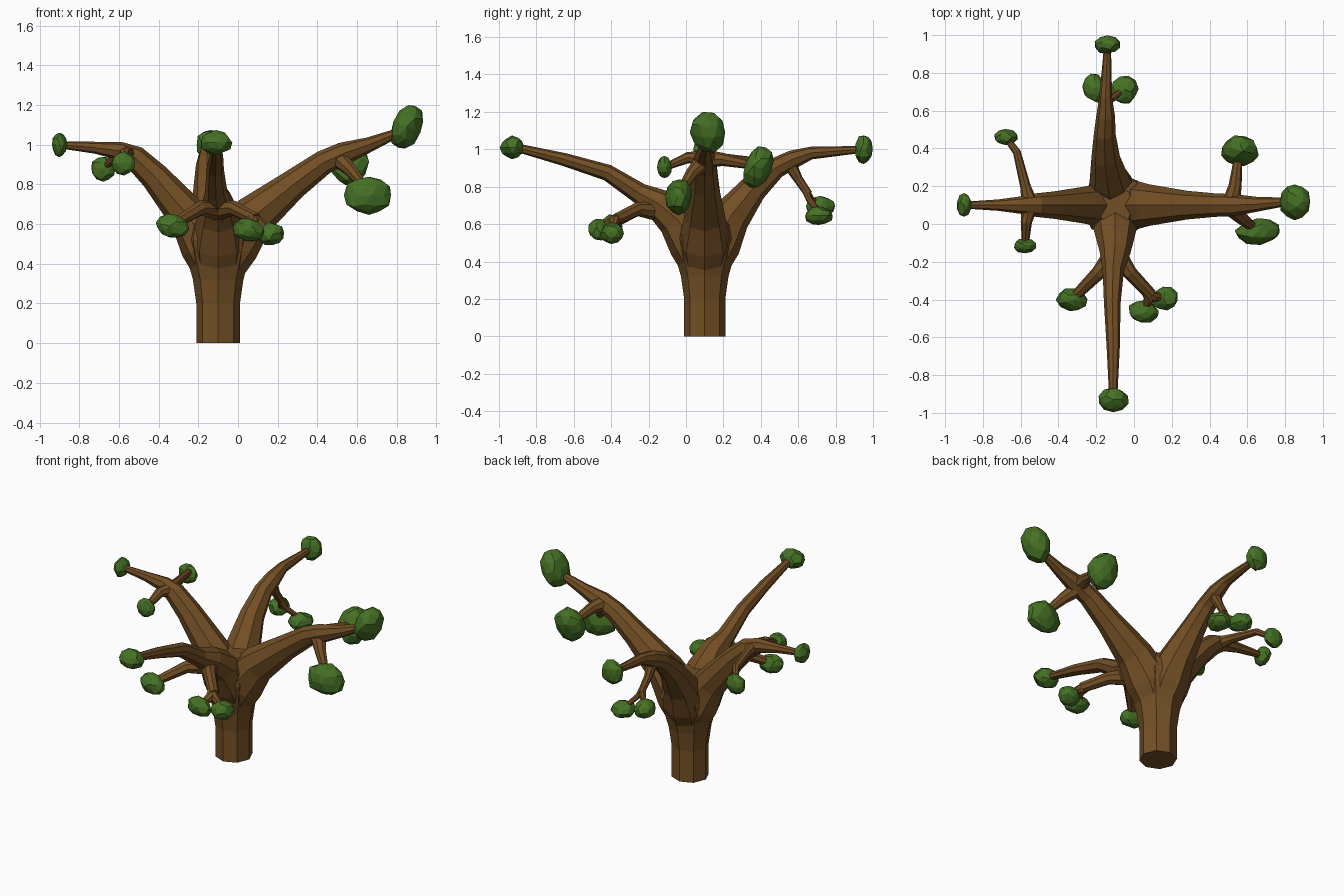
import bpy, bmesh, math, random
from mathutils import Vector, Euler

if "Cube" in bpy.data.objects:
    bpy.data.objects.remove(bpy.data.objects["Cube"])

random.seed(4)


def material(name, rgb):
    m = bpy.data.materials.new(name)
    m.diffuse_color = (*rgb, 1)
    m.use_nodes = True
    m.node_tree.nodes["Principled BSDF"].inputs["Base Color"].default_value = m.diffuse_color
    return m


BARK = material("bark_brown", (0.17, 0.078, 0.018))
LEAF = material("leaf_green", (0.06, 0.165, 0.018))


def finish(bm, name, mat):
    bmesh.ops.recalc_face_normals(bm, faces=bm.faces)
    me = bpy.data.meshes.new(name)
    bm.to_mesh(me)
    bm.free()
    me.materials.append(mat)
    ob = bpy.data.objects.new(name, me)
    bpy.context.collection.objects.link(ob)
    return ob


def tube(name, path, sides=8):
    """Sweep a tapering polygon along points given as (x, y, z, radius)."""
    bm = bmesh.new()
    pts = [Vector(p[:3]) for p in path]
    rings, normal, last = [], None, None
    for i, p in enumerate(pts):
        t = (pts[min(i + 1, len(pts) - 1)] - pts[max(i - 1, 0)]).normalized()
        if normal is None:
            ref = Vector((1, 0, 0)) if abs(t.x) < 0.7 else Vector((0, 1, 0))
            normal = ref - t * ref.dot(t)
        else:
            normal = last.rotation_difference(t) @ normal
        normal = (normal - t * normal.dot(t)).normalized()
        last = t
        side = t.cross(normal)
        rings.append([bm.verts.new(p + path[i][3] * (
            normal * math.cos(2 * math.pi * k / sides) + side * math.sin(2 * math.pi * k / sides)))
            for k in range(sides)])
    for a, b in zip(rings, rings[1:]):
        for k in range(sides):
            j = (k + 1) % sides
            bm.faces.new((a[k], a[j], b[j], b[k]))
    bm.faces.new(rings[0])
    bm.faces.new(rings[-1])
    return finish(bm, name, BARK)


def clump(name, centre, size, rot=(0, 0, 0)):
    """Faceted, slightly irregular leaf clump."""
    bm = bmesh.new()
    bmesh.ops.create_icosphere(bm, subdivisions=2, radius=0.5)
    e = Euler([math.radians(a) for a in rot])
    for v in bm.verts:
        c = v.co * random.uniform(0.93, 1.07)
        c = Vector((c.x * size[0], c.y * size[1], c.z * size[2]))
        c.rotate(e)
        v.co = c + Vector(centre)
    # keep the outer hull and merge nearly flat facets
    hull = bmesh.ops.convex_hull(bm, input=bm.verts)
    inside = [g for g in hull["geom_interior"] if isinstance(g, bmesh.types.BMVert)]
    bmesh.ops.delete(bm, geom=inside, context='VERTS')
    bmesh.ops.dissolve_limit(bm, angle_limit=math.radians(12), verts=bm.verts, edges=bm.edges)
    return finish(bm, name, LEAF)


# trunk
tube("trunk", [(-.1, .1, 0, .11), (-.1, .1, .2, .11), (-.1, .1, .32, .127), (-.1, .1, .42, .155),
               (-.1, .1, .52, .178), (-.1, .1, .6, .165), (-.1, .1, .67, .1)])

# four main limbs
tube("right_limb", [(-.1, .1, .35, .11), (-.03, .1, .5, .14), (.08, .1, .64, .11), (.28, .1, .80, .076),
                    (.43, .1, .91, .062), (.53, .1, .955, .058), (.66, .105, 1.0, .038), (.83, .12, 1.07, .02)])
tube("left_limb", [(-.1, .1, .35, .11), (-.16, .1, .5, .135), (-.25, .1, .64, .1), (-.42, .1, .84, .073),
                   (-.52, .1, .935, .062), (-.6, .1, .97, .046), (-.72, .1, .985, .03), (-.9, .1, 1.0, .018)])
tube("back_limb", [(-.1, .1, .35, .11), (-.11, .16, .5, .135), (-.13, .24, .64, .105), (-.15, .36, .79, .075),
                   (-.155, .48, .9, .057), (-.15, .57, .945, .05), (-.15, .67, .98, .034), (-.14, .95, 1.0, .018)])
tube("front_limb", [(-.1, .1, .35, .11), (-.1, .04, .5, .135), (-.1, -.05, .63, .108), (-.1, -.15, .71, .082),
                    (-.11, -.25, .765, .056), (-.115, -.42, .875, .044), (-.11, -.65, .945, .035),
                    (-.11, -.93, 1.015, .021)])

# side twigs
tube("right_back_twig", [(.51, .1, .95, .05), (.535, .2, .945, .035), (.555, .38, .91, .02)])
tube("right_front_twig", [(.5, .1, .94, .05), (.57, .03, .87, .034), (.66, -.04, .76, .02)])
tube("left_back_twig", [(-.55, .1, .95, .045), (-.575, .2, .95, .028), (-.62, .38, .935, .021), (-.68, .46, .88, .016)])
tube("left_front_twig", [(-.55, .1, .95, .045), (-.57, .01, .955, .03), (-.575, -.11, .905, .018)])
tube("back_twig", [(-.15, .55, .93, .038), (-.15, .6, .84, .025), (-.14, .655, .76, .022)])
tube("back_left_sprig", [(-.14, .64, .78, .02), (-.16, .67, .73, .018), (-.21, .72, .7, .014)])
tube("back_right_sprig", [(-.14, .64, .78, .02), (-.12, .66, .73, .018), (-.05, .72, .65, .014)])
tube("front_left_twig", [(-.1, -.15, .67, .055), (-.19, -.26, .68, .038), (-.33, -.4, .595, .026)])
tube("front_right_twig", [(-.1, -.15, .67, .055), (-.02, -.26, .68, .038), (.09, -.375, .625, .032)])
tube("front_right_sprig_a", [(.07, -.36, .63, .03), (.08, -.4, .61, .028), (.05, -.46, .57, .018)])
tube("front_right_sprig_b", [(.07, -.36, .63, .03), (.1, -.385, .61, .028), (.17, -.39, .555, .018)])

# leaf clumps at every tip
clump("right_tip_leaves", (.85, .12, 1.09), (.15, .19, .235), (0, 22, 0))
clump("right_back_leaves", (.56, .385, .905), (.2, .15, .23), (-22, 0, 0))
clump("right_front_leaves", (.66, -.04, .745), (.245, .14, .2), (0, 0, 8))
clump("left_tip_leaves", (-.9, .1, 1.0), (.075, .125, .12))
clump("left_back_leaves", (-.68, .46, .88), (.125, .085, .125))
clump("left_front_leaves", (-.575, -.115, .905), (.125, .08, .115))
clump("back_tip_leaves", (-.14, .95, 1.0), (.14, .1, .155))
clump("back_left_leaves", (-.21, .72, .695), (.125, .155, .105), (0, 0, 15))
clump("back_right_leaves", (-.05, .71, .645), (.14, .15, .105), (0, 0, -15))
clump("front_tip_leaves", (-.11, -.93, 1.01), (.16, .125, .12))
clump("front_left_leaves", (-.33, -.4, .59), (.165, .12, .12), (0, 12, -12))
clump("front_right_leaves_a", (.05, -.465, .57), (.165, .12, .115), (0, 10, -10))
clump("front_right_leaves_b", (.165, -.395, .55), (.14, .125, .115), (0, -10, 10))
